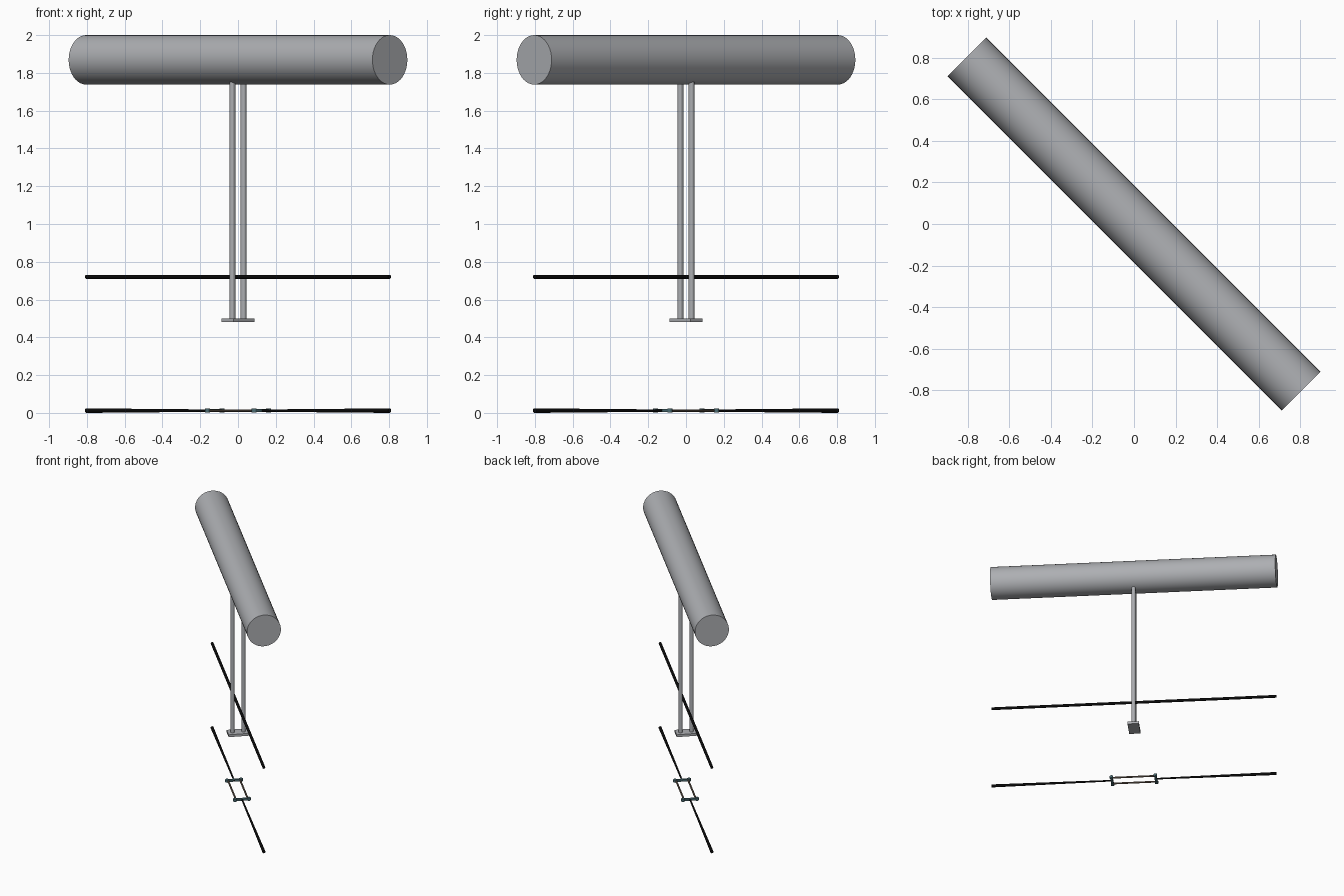
import bpy, math
from mathutils import Matrix, Vector

if "Cube" in bpy.data.objects:
    bpy.data.objects.remove(bpy.data.objects["Cube"])

# The whole model is laid out along a local u axis, then turned 45 degrees
TURN = Matrix.Rotation(math.radians(-45), 4, 'Z')


def material(name, rgb):
    m = bpy.data.materials.new(name)
    m.diffuse_color = (*rgb, 1)
    m.use_nodes = True
    m.node_tree.nodes["Principled BSDF"].inputs["Base Color"].default_value = m.diffuse_color
    return m


GREY = material("grey metal", (0.42, 0.43, 0.45))
BLACK = material("black", (0.003, 0.003, 0.003))
TEAL = material("dark teal", (0.07, 0.15, 0.17))
TAN = material("brown", (0.16, 0.12, 0.09))


def finish(name, mat):
    ob = bpy.context.object
    ob.name = name
    ob.matrix_world = TURN @ ob.matrix_basis
    ob.data.materials.append(mat)
    return ob


def rod(name, a, b, r1, r2, sides, mat):
    a, b = Vector(a), Vector(b)
    d = b - a
    bpy.ops.mesh.primitive_cone_add(
        vertices=sides, radius1=r1, radius2=r2, depth=d.length,
        location=(a + b) / 2, rotation=d.to_track_quat('Z', 'Y').to_euler())
    return finish(name, mat)


def box(name, loc, size, mat):
    bpy.ops.mesh.primitive_cube_add(size=1, location=loc)
    ob = bpy.context.object
    ob.data.transform(Matrix.Diagonal((*size, 1)))
    return finish(name, mat)


# Large drum on top
drum = rod("top_drum", (-1.137, 0, 1.869), (1.137, 0, 1.869), 0.131, 0.131, 40, GREY)
bpy.ops.object.shade_smooth_by_angle(angle=math.radians(30))

# Pair of hanging rods and the plate joining them
for s in (-1, 1):
    rod("hanger_rod", (0, s * 0.042, 0.49), (0, s * 0.042, 1.79), 0.016, 0.016, 12, GREY)
box("hanger_plate", (0, 0, 0.49), (0.09, 0.16, 0.02), GREY)

# Upper black rod passing between the hangers
rod("upper_rod", (-1.135, 0, 0.72), (1.135, 0, 0.72), 0.011, 0.011, 12, BLACK)

# Lower rod in two tapered halves, joined by a small open frame
Z = 0.012
for s in (-1, 1):
    rod("lower_rod", (s * 0.165, 0, Z), (s * 1.135, 0, Z), 0.006, 0.012, 12, BLACK)
    box("frame_crossbar", (s * 0.175, 0, Z), (0.02, 0.11, 0.016), TEAL)
    rod("frame_side", (-0.175, s * 0.046, Z), (0.175, s * 0.046, Z), 0.007, 0.007, 10, TAN)
    for t in (-1, 1):
        rod("frame_knob", (s * 0.175, t * 0.054, 0.001), (s * 0.175, t * 0.054, 0.023),
            0.014, 0.014, 12, TEAL)
